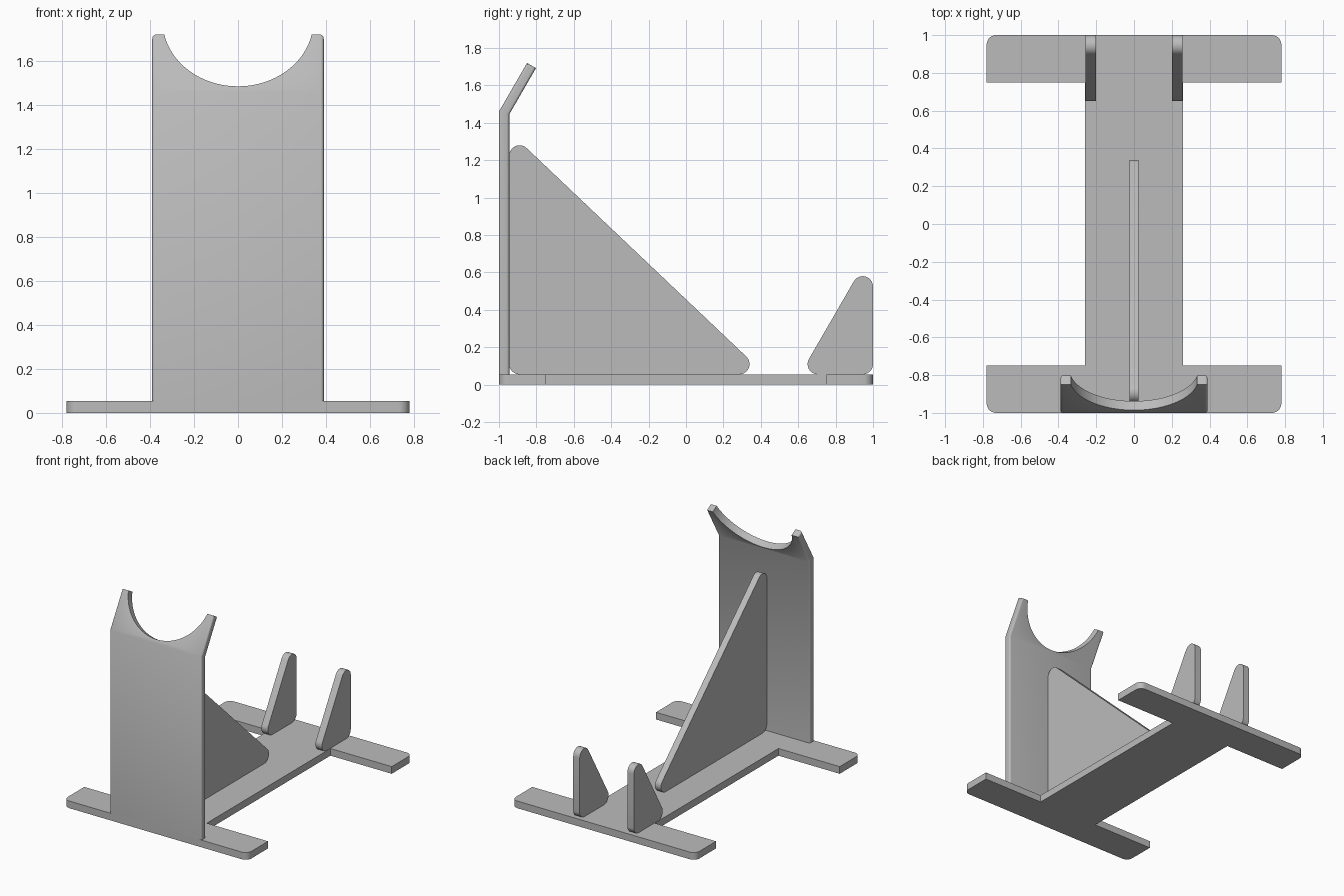
import bpy, bmesh
from math import radians, sin, cos, pi, atan2
from mathutils import Vector

cube = bpy.data.objects.get("Cube")
if cube:
    bpy.data.objects.remove(cube, do_unlink=True)

grey = bpy.data.materials.new("plain grey")
grey.use_nodes = True
GREY = (0.5, 0.5, 0.5, 1)
grey.diffuse_color = GREY
grey.node_tree.nodes["Principled BSDF"].inputs["Base Color"].default_value = GREY

T = 0.055            # sheet thickness
HALF = 0.39          # half width of the upright
TILT = radians(30)   # lean of the cradle lip


def finish(bm, name):
    bmesh.ops.recalc_face_normals(bm, faces=bm.faces)
    mesh = bpy.data.meshes.new(name)
    bm.to_mesh(mesh)
    bm.free()
    obj = bpy.data.objects.new(name, mesh)
    mesh.materials.append(grey)
    bpy.context.collection.objects.link(obj)
    return obj


def smooth(obj):
    bpy.ops.object.select_all(action='DESELECT')
    obj.select_set(True)
    bpy.context.view_layer.objects.active = obj
    bpy.ops.object.shade_smooth_by_angle(angle=radians(35))


def extruded(points, direction):
    """Prism from a closed outline swept along a direction."""
    bm = bmesh.new()
    face = bm.faces.new([bm.verts.new(p) for p in points])
    res = bmesh.ops.extrude_face_region(bm, geom=[face])
    verts = [v for v in res["geom"] if isinstance(v, bmesh.types.BMVert)]
    bmesh.ops.translate(bm, verts=verts, vec=direction)
    return bm


def rounded(corners, r, steps=10):
    """Counter-clockwise convex outline around circles of radius r."""
    out = []
    n = len(corners)
    for i, c in enumerate(corners):
        p, q = corners[i - 1], corners[(i + 1) % n]
        a = atan2(c[1] - p[1], c[0] - p[0]) - pi / 2
        b = atan2(q[1] - c[1], q[0] - c[0]) - pi / 2
        span = (b - a) % (2 * pi)
        for k in range(steps + 1):
            t = a + span * k / steps
            out.append((c[0] + r * cos(t), c[1] + r * sin(t)))
    return out


def fin(name, x, width, corners):
    pts = [(x - width / 2, y, z) for y, z in rounded(corners, T)]
    smooth(finish(extruded(pts, (width, 0, 0)), name))


# Base: I-shaped plate with rounded end corners
quarter = [(0.26, 0.75), (0.78, 0.75), (0.78, 1)]
right = [(x, -y) for x, y in reversed(quarter)] + quarter
outline = right + [(-x, -y) for x, y in right]
bm = extruded([(x, y, 0) for x, y in outline], (0, 0, T))
ends = [e for e in bm.edges
        if all(abs(v.co.y) > 0.99 and abs(v.co.x) > 0.7 for v in e.verts)
        and abs(e.verts[0].co.z - e.verts[1].co.z) > 0.01]
bmesh.ops.bevel(bm, geom=ends, offset=0.05, segments=8, affect='EDGES', profile=0.5)
smooth(finish(bm, "base_plate"))

# Upright: bent sheet with softened sides
up = Vector((0, sin(TILT), cos(TILT)))
back = Vector((0, cos(TILT), -sin(TILT)))
bend = Vector((-HALF, -1, 1.46))
tip = bend + up * 0.3
inner = Vector((-HALF, T - 1, 1.445))
side = [(-HALF, -1, T), bend, tip, tip + back * T, inner, (-HALF, T - 1, T)]
bm = extruded(side, (2 * HALF, 0, 0))
rims = [e for e in bm.edges
        if abs(e.verts[0].co.x - e.verts[1].co.x) < 0.01
        and max(v.co.z for v in e.verts) > 0.1]
bmesh.ops.bevel(bm, geom=rims, offset=0.014, segments=5, affect='EDGES', profile=0.5)
upright = finish(bm, "upright")

# Round cradle cut through the leaning lip
R = 0.3425
centre = Vector((0, tip.y, tip.z)) + up * (R - 0.271)
ring = [centre + Vector((R * cos(a), 0, 0)) + up * (R * sin(a)) - back * 0.2
        for a in (2 * pi * k / 96 for k in range(96))]
cutter = finish(extruded(ring, back * 0.5), "cradle_cutter")
cut = upright.modifiers.new("cradle", 'BOOLEAN')
cut.operation = 'DIFFERENCE'
cut.solver = 'EXACT'
cut.object = cutter
bpy.ops.object.select_all(action='DESELECT')
upright.select_set(True)
bpy.context.view_layer.objects.active = upright
bpy.ops.object.modifier_apply(modifier=cut.name)
bpy.data.objects.remove(cutter, do_unlink=True)
smooth(upright)

# Central brace behind the upright
low = 2 * T
fin("brace", 0, 0.05, [(2 * T - 1, low), (0.285, low), (2 * T - 1, 1.225)])

# Pair of rear stops
for name, sign in (("left_stop", 1), ("right_stop", -1)):
    fin(name, sign * 0.23, T, [(0.705, low), (1 - T, low), (1 - T, 0.525)])
